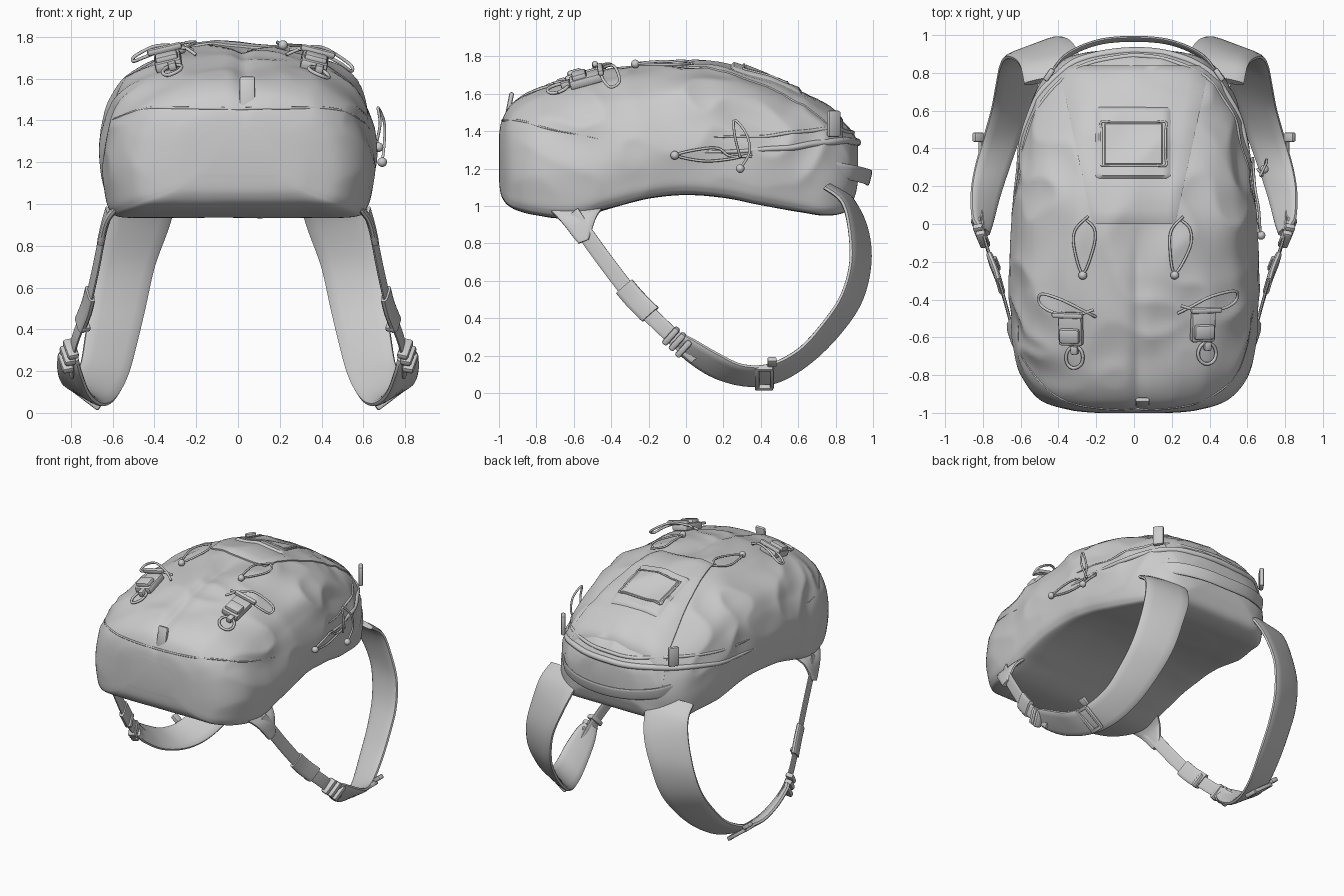
import bpy, bmesh, math
from mathutils import Vector, Matrix, noise
from mathutils.bvhtree import BVHTree

if "Cube" in bpy.data.objects:
    bpy.data.objects.remove(bpy.data.objects["Cube"])


def spline(pts, n=6):
    """Catmull-Rom through tuples of any length."""
    out, last = [], len(pts) - 1
    for i in range(last):
        p0, p1, p2, p3 = (pts[max(0, min(last, i + k))] for k in (-1, 0, 1, 2))
        for j in range(n):
            t = j / n
            out.append(tuple(0.5 * (2 * b + (c - a) * t + (2 * a - 5 * b + 4 * c - d) * t * t
                                    + (3 * b - a - 3 * c + d) * t ** 3)
                             for a, b, c, d in zip(p0, p1, p2, p3)))
    return out + [tuple(pts[-1])]


def finish(name, bm, mirror=False, angle=40):
    bmesh.ops.recalc_face_normals(bm, faces=bm.faces)
    me = bpy.data.meshes.new(name)
    bm.to_mesh(me)
    me.shade_smooth()
    me.set_sharp_from_angle(angle=math.radians(angle))
    ob = bpy.data.objects.new(name, me)
    bpy.context.collection.objects.link(ob)
    if mirror:
        ob.modifiers.new("mirror", 'MIRROR').use_mirror_merge = False
    return ob


def loft(name, rings, mirror=False, angle=40):
    bm = bmesh.new()
    vs = [[bm.verts.new(p) for p in r] for r in rings]
    n = len(rings[0])
    for a, b in zip(vs, vs[1:]):
        for i in range(n):
            bm.faces.new((a[i], a[(i + 1) % n], b[(i + 1) % n], b[i]))
    bm.faces.new(vs[0])
    bm.faces.new(vs[-1])
    return finish(name, bm, mirror, angle)


def ribbon(name, edges, th, mirror=False):
    """Padded band; edges = rows of (ax, ay, az, bx, by, bz)."""
    rows = [(Vector(r[:3]), Vector(r[3:])) for r in spline(edges)]
    sect = [(0, -.4), (.06, -.8), (.2, -1), (.8, -1), (.94, -.8), (1, -.4),
            (1, .4), (.94, .8), (.8, 1), (.2, 1), (.06, .8), (0, .4)]
    rings = []
    for i, (a, b) in enumerate(rows):
        p, q = rows[max(i - 1, 0)], rows[min(i + 1, len(rows) - 1)]
        nrm = (b - a).cross(q[0] + q[1] - p[0] - p[1]).normalized()
        rings.append([a.lerp(b, s) + nrm * h * th / 2 for s, h in sect])
    return loft(name, rings, mirror)


def tube(name, pts, r, closed=False, taper=False):
    cu = bpy.data.curves.new(name, 'CURVE')
    cu.dimensions, cu.bevel_depth, cu.bevel_resolution = '3D', r, 2
    cu.use_fill_caps = True
    pts = spline([tuple(p) for p in pts])
    sp = cu.splines.new('POLY')
    sp.points.add(len(pts) - 1)
    for i, p in enumerate(pts):
        sp.points[i].co = (*p, 1)
        if taper:
            sp.points[i].radius = math.sin(math.pi * (i + .2) / len(pts)) ** .6
    sp.use_cyclic_u = closed
    bpy.context.collection.objects.link(bpy.data.objects.new(name, cu))


def box(name, loc, size, rot=None, bevel=.012, mirror=False):
    bm = bmesh.new()
    m = Matrix.Translation(loc) @ (rot or Matrix()) @ Matrix.Diagonal((*size, 1))
    bmesh.ops.create_cube(bm, size=1, matrix=m)
    bmesh.ops.bevel(bm, geom=bm.edges[:], offset=bevel, segments=2, affect='EDGES', profile=.5)
    return finish(name, bm, mirror)


def ball(name, loc, r=.023):
    bm = bmesh.new()
    bmesh.ops.create_uvsphere(bm, u_segments=16, v_segments=10, radius=r, matrix=Matrix.Translation(loc))
    finish(name, bm)


# Main bag: sections along y as (y, half width, bottom z, top z)
rows = spline([(-1, .2, 1.14, 1.38), (-.985, .34, 1.05, 1.46), (-.93, .5, .99, 1.55), (-.8, .6, .95, 1.63),
               (-.6, .65, .935, 1.69), (-.4, .662, .99, 1.735), (-.2, .66, 1.04, 1.755), (0, .65, 1.06, 1.765),
               (.2, .632, 1.045, 1.745), (.4, .61, 1.005, 1.68), (.6, .56, .97, 1.595), (.75, .5, .95, 1.52),
               (.86, .39, .975, 1.43), (.905, .27, 1.06, 1.37), (.92, .14, 1.14, 1.33)], 10)
half = spline([(0, 0), (.5, 0), (.85, .005), (.945, .05), (.98, .16), (1, .33), (.98, .5), (.93, .65),
               (.82, .8), (.6, .92), (.3, .985), (0, 1)], 8)
loop = half + [(-u, v) for u, v in half[-2:0:-1]]
rings = []
for y, w, zb, zt in rows:
    ring = []
    for u, v in loop:
        p = Vector((u * w, y, zb + v * (zt - zb)))
        soft = .25 + .75 * min(1, max(0, v * 2 - .3)) * min(1, max(.25, (y + .95) * 4))
        out = Vector((u, 0, (v - .4) * 1.2))
        q = p + noise.noise_vector(p * 2) * .12          # warped folds
        fold = .35 - abs(noise.noise(q * 3.6 + Vector((7, 2, 1)))) * 1.6
        p += out * (noise.noise(p * 3) * .02 + fold * .028 - .004) * soft
        if v > .7 and y < 0:                             # centre crease
            p.z -= .018 * math.exp(-((p.x - .02) / .035) ** 2) * min(1, -y * 5)
        ring.append(p)
    rings.append(ring)
bag = loft("main_bag", rings, angle=70)
bm = bmesh.new()
bm.from_mesh(bag.data)
tree = BVHTree.FromBMesh(bm)
bm.free()


def top(x, y, off=0.0):
    hit, n, _, _ = tree.ray_cast(Vector((x, y, 3)), Vector((0, 0, -1)))
    return hit + n * off


def tilt(x, y):
    n = tree.ray_cast(Vector((x, y, 3)), Vector((0, 0, -1)))[1]
    return Vector((0, 0, 1)).rotation_difference(n).to_matrix().to_4x4()


def hug(p, off=0.0):
    hit, n, _, _ = tree.find_nearest(Vector(p))
    return hit + n * off


def panel(name, cx, y0, y1, w0, w1, off, cols=16, steps=24):
    """Raised panel draped over the top of the bag."""
    rs = []
    for j in range(steps + 1):
        t = j / steps
        y, w = y0 + (y1 - y0) * t, w0 + (w1 - w0) * t
        xs = [cx - w + 2 * w * i / cols for i in range(cols + 1)]
        lift = off * (.5 if j in (0, steps) else 1)
        rs.append([top(x, y) + Vector((0, 0, lift * (.4 if i in (0, cols) else 1))) for i, x in enumerate(xs)]
                  + [top(x, y) - Vector((0, 0, .02)) for x in reversed(xs)])
    loft(name, rs)


# Top flap and window patch with its frame
panel("top_flap", 0, 0, .84, .22, .40, .02)
panel("patch", -.005, .24, .62, .205, .205, .036)
panel("patch_window", -.002, .31, .54, .17, .17, .042)
frame = [(-.172, .31), (-.172, .54), (.168, .54), (.168, .31), (-.172, .31)]
tube("window_frame", [top(a[0] + (b[0] - a[0]) * k / 6, a[1] + (b[1] - a[1]) * k / 6) + Vector((0, 0, .039))
                      for a, b in zip(frame, frame[1:]) for k in range(6)], .006, True)

# Piping around the upper end, zip ridge, lower front seam
for name, dz, r in (("piping", .06, .013), ("zip_ridge", -.02, .022)):
    tube(name, [hug((math.sin(a) * .62, .15 + math.cos(a) * .80, 1.37 + dz - .06 * abs(math.sin(a)) ** 3), -.003)
                for a in [math.radians(-100 + 10 * k) for k in range(21)]], r, taper=True)
tube("front_seam", [hug((math.sin(a) * .67, -.45 - math.cos(a) * .54, 1.36 + .10 * math.cos(a)), -.002)
                    for a in [math.radians(-90 + 9 * k) for k in range(21)]], .007, taper=True)

# Shoulder straps: inner edge then outer edge
ribbon("shoulder_strap", [
    (.28, .80, 1.12, .58, .74, 1.10), (.29, .89, 1.03, .60, .83, 1.03), (.335, .965, .88, .63, .87, .9),
    (.40, .985, .7, .68, .88, .7), (.445, .94, .5, .71, .83, .52), (.485, .83, .33, .73, .73, .37),
    (.53, .67, .17, .755, .6, .23), (.59, .5, .065, .80, .44, .15), (.65, .33, .04, .84, .3, .15),
    (.71, .15, .085, .86, .17, .21), (.75, .0, .18, .855, .04, .285), (.77, -.06, .25, .83, -.01, .31)], .036, True)

# Lower webbing, adjusters and anchor wing
web = [(.80, .06, .19), (.785, -.1, .33), (.725, -.27, .5), (.68, -.42, .69), (.645, -.55, .87), (.62, -.61, .96)]
ribbon("webbing", [(x - .008, y - .032, z - .028, x + .008, y + .032, z + .028) for x, y, z in web], .016, True)
ribbon("webbing_sleeve", [(x - .012, y - .042, z - .037, x + .012, y + .042, z + .037)
                          for x, y, z in ((.757, -.19, .42), (.725, -.27, .5), (.707, -.33, .57))], .034, True)
ribbon("anchor_wing", [(.57, -.74, .99, .57, -.44, 1.0), (.625, -.67, .92, .63, -.48, .94),
                       (.65, -.6, .83, .655, -.51, .85), (.655, -.575, .80, .66, -.52, .82)], .03, True)
slope = Matrix.Rotation(math.radians(-42), 4, 'X') @ Matrix.Rotation(math.radians(15), 4, 'Y')
for k, (x, y, z) in enumerate(((.825, -.01, .24), (.815, -.045, .275), (.80, -.08, .305))):
    box(f"ladder_buckle_bar_{k}", (x, y, z), (.055, .035, .115), slope, .012, True)
box("sleeve_bar", (.738, -.21, .43), (.045, .03, .10), slope, .01, True)

# Sternum clip frame lying under each strap
across = Matrix.Rotation(math.radians(-37), 4, 'Y')
for k, (dx, dy, size) in enumerate(((0, -.04, (.19, .024, .03)), (0, .04, (.17, .02, .026)),
                                    (-.085, 0, (.024, .09, .03)), (.085, 0, (.024, .09, .03)))):
    loc = Vector((.74, .42, .08)) + across @ Vector((dx, dy, 0))
    box(f"sternum_clip_{k}", loc, size, across, .007, True)
box("sternum_tab", (.825, .46, .165), (.06, .05, .03), across, .008, True)

# Grab handle and webbing tabs
ribbon("grab_handle", [(x, y, z - .04, x, y + .02, z + .04) for x, y, z in (
    (-.46, .74, 1.2), (-.37, .87, 1.18), (-.2, .95, 1.16), (0, .97, 1.15),
    (.2, .95, 1.16), (.37, .87, 1.18), (.46, .74, 1.2))], .018)
box("front_tab", (.045, -.945, 1.535), (.075, .025, .15), Matrix.Rotation(-.2, 4, 'X'), .01)
box("rear_tab", (.45, .79, 1.44), (.03, .075, .14), Matrix.Rotation(.6, 4, 'Z'), .01, True)

# Top drawcords with end beads
for side, x0, x1 in (("left", -.25, -.27), ("right", .25, .21)):
    path = [(x0 + .01, .04), (x0 - .05, -.03), (x0 - .06, -.12), (x1, -.26),
            (x0 + .04, -.12), (x0 + .045, -.03), (x0, .02)]
    tube(f"top_cord_{side}", [top(x, y, .022) for x, y in path], .007)
    ball(f"top_bead_{side}", top(x1, -.27, .02))

# Side cord on the right with two beads
tube("side_cord_long", [hug((.8, y, z), .014) for y, z in (
    (.36, 1.27), (.24, 1.25), (.1, 1.22), (-.04, 1.25), (.1, 1.29), (.2, 1.31), (.25, 1.27), (.36, 1.26))], .007)
tube("side_cord_short", [(.655, .29, 1.26), (.68, .26, 1.38), (.67, .26, 1.46), (.70, .32, 1.39),
                         (.70, .34, 1.29), (.69, .29, 1.2)], .007)
ball("side_bead_long", hug((.8, -.05, 1.25), .018))
ball("side_bead_short", (.69, .29, 1.2))

# Tool clips: plate, roller, raised cord and lower ring
for side, cx, cy, s in (("left", -.33, -.55, -1), ("right", .36, -.53, 1)):
    r = tilt(cx, cy)
    box(f"clip_plate_{side}", top(cx, cy, .02), (.13, .18, .05), r, .014)
    box(f"clip_block_{side}", top(cx, cy - .03, .05), (.11, .08, .04), r, .014)
    box(f"clip_roller_{side}", top(cx + s * .01, cy + .08, .06), (.17, .032, .032), r, .012)
    up = [(.13, .06, .01), (.07, .10, .05), (-.03, .16, .07), (-.13, .18, .07), (-.15, .13, .05),
          (-.09, .09, .05), (.02, .08, .06), (.12, .10, .03)]
    tube(f"clip_cord_{side}", [top(cx - s * dx, cy + dy, h) for dx, dy, h in up], .008)
    tube(f"clip_ring_{side}", [top(cx + .02 + .045 * math.cos(a), cy - .15 + .055 * math.sin(a), .02)
                               for a in [math.tau * k / 10 for k in range(11)]], .009)
    box(f"clip_toggle_{side}", top(cx + .02, cy - .11, .025), (.04, .05, .04), r, .01)
